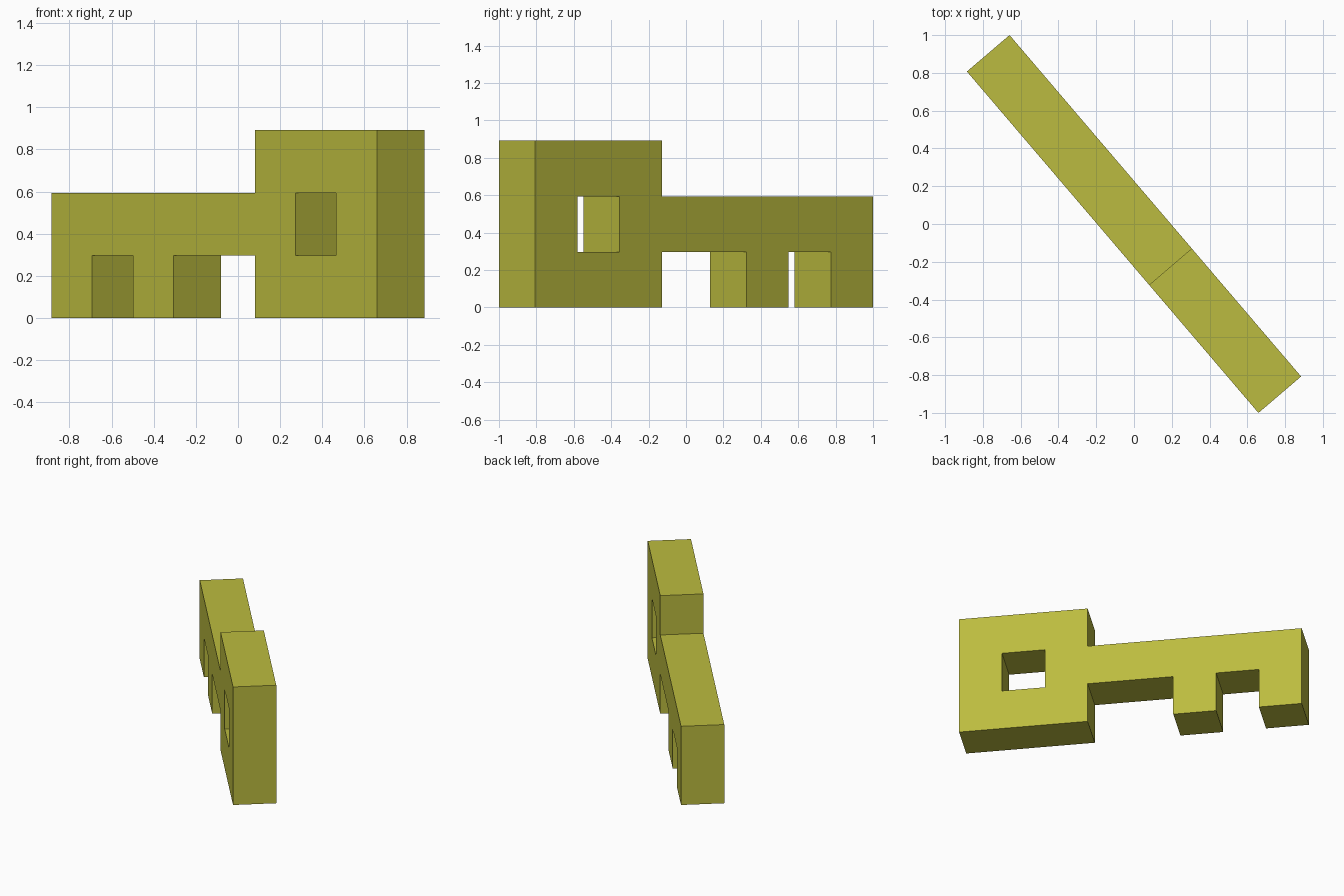
import bpy, bmesh, math
from mathutils import Matrix

if "Cube" in bpy.data.objects:
    bpy.data.objects.remove(bpy.data.objects["Cube"])

U = 0.2971                      # one square of the key pattern
ANGLE = math.radians(-49.5)     # turn about the vertical axis

# side pattern of the key, top row first: two teeth, shaft, square bow with hole
PATTERN = ["     ###",
           "######.#",
           "# #  ###"]

# flat profile made of shared unit squares
bm = bmesh.new()
corners = {}


def corner(i, k):
    if (i, k) not in corners:
        corners[i, k] = bm.verts.new(((i - 4) * U, -U / 2, k * U))
    return corners[i, k]


for row, line in enumerate(PATTERN):
    k = len(PATTERN) - 1 - row
    for i, cell in enumerate(line):
        if cell == "#":
            bm.faces.new([corner(i, k), corner(i + 1, k),
                          corner(i + 1, k + 1), corner(i, k + 1)])

# thicken the profile into a solid
ext = bmesh.ops.extrude_face_region(bm, geom=bm.faces[:], use_keep_orig=True)
new_verts = [g for g in ext["geom"] if isinstance(g, bmesh.types.BMVert)]
bmesh.ops.translate(bm, verts=new_verts, vec=(0, U, 0))

# merge coplanar squares and turn the key to its final direction
bmesh.ops.recalc_face_normals(bm, faces=bm.faces[:])
bmesh.ops.dissolve_limit(bm, angle_limit=0.01, verts=bm.verts[:], edges=bm.edges[:])
bmesh.ops.rotate(bm, verts=bm.verts[:], cent=(0, 0, 0),
                 matrix=Matrix.Rotation(ANGLE, 3, 'Z'))

mesh = bpy.data.meshes.new("key")
bm.to_mesh(mesh)
bm.free()
key = bpy.data.objects.new("key", mesh)
bpy.context.collection.objects.link(key)

# yellow-olive colour
mat = bpy.data.materials.new("olive_yellow")
mat.diffuse_color = (0.5, 0.5, 0.05, 1)
mat.use_nodes = True
mat.node_tree.nodes["Principled BSDF"].inputs["Base Color"].default_value = mat.diffuse_color
mesh.materials.append(mat)
